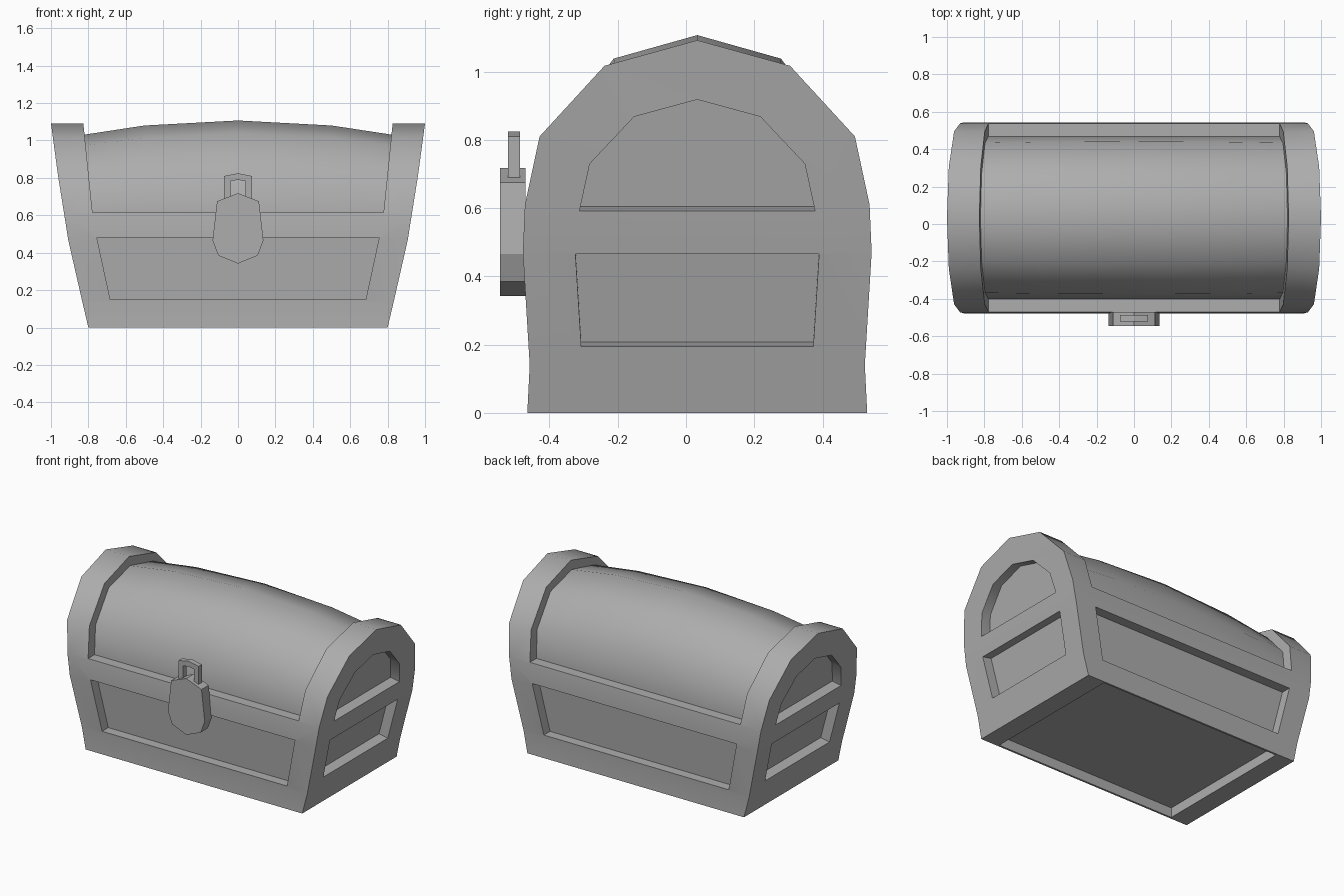
import bpy, bmesh, math

if "Cube" in bpy.data.objects:
    bpy.data.objects.remove(bpy.data.objects["Cube"], do_unlink=True)

MID_Y = 0.033     # centre of the chest body, the lock sticks out in front
DEPTH = 0.065     # depth of every sunken panel
GREY = (0.42, 0.42, 0.42, 1)

grey = bpy.data.materials.new("plain_grey")
grey.use_nodes = True
grey.diffuse_color = GREY
grey.node_tree.nodes["Principled BSDF"].inputs["Base Color"].default_value = GREY


def loft(bm, rings):
    """Closed solid through rings of equal point count."""
    loops = [[bm.verts.new(p) for p in ring] for ring in rings]
    n = len(loops[0])
    for a, b in zip(loops, loops[1:]):
        for i in range(n):
            j = (i + 1) % n
            bm.faces.new((a[i], a[j], b[j], b[i]))
    bm.faces.new(loops[0][::-1])
    bm.faces.new(loops[-1])


def finish(bm, name):
    bmesh.ops.remove_doubles(bm, verts=bm.verts, dist=1e-5)
    bmesh.ops.dissolve_degenerate(bm, edges=bm.edges, dist=1e-5)
    bmesh.ops.recalc_face_normals(bm, faces=bm.faces)
    mesh = bpy.data.meshes.new(name)
    bm.to_mesh(mesh)
    bm.free()
    mesh.materials.append(grey)
    obj = bpy.data.objects.new(name, mesh)
    bpy.context.collection.objects.link(obj)
    return obj


def smooth(obj, degrees):
    bpy.ops.object.select_all(action='DESELECT')
    obj.select_set(True)
    bpy.context.view_layer.objects.active = obj
    bpy.ops.object.shade_smooth_by_angle(angle=math.radians(degrees))


def mirrored(half):
    """Half outline from bottom to centre top, completed on the other side."""
    return half + [(-u, v) for u, v in reversed(half) if u > 0]


def rect(x, y, z):
    return [(sx * x, MID_Y + sy * y, z) for sx, sy in ((-1, -1), (1, -1), (1, 1), (-1, 1))]


# Body: levels of (half length, half depth, height), flaring upwards to a ridge
LEVELS = [(0.80, 0.498, 0), (0.833, 0.491, 0.14), (0.908, 0.511, 0.47), (0.93, 0.505, 0.61),
          (0.962, 0.462, 0.81), (0.99, 0.272, 1.017)]
bm = bmesh.new()
loft(bm, [rect(*level) for level in LEVELS])
bm.faces.ensure_lookup_table()
top = bm.faces[-1]
a, b, c, d = top.verts
bm.faces.remove(top)
left, right = (bm.verts.new((s, MID_Y, 1.092)) for s in (-1, 1))
for face in ((a, b, right, left), (c, d, left, right), (b, c, right), (d, a, left)):
    bm.faces.new(face)
body = finish(bm, "chest_body")


def half_at(axis, z):
    """Half length (0) or half depth (1) of the body at a height."""
    for lo, hi in zip(LEVELS, LEVELS[1:]):
        if z <= hi[2]:
            t = (z - lo[2]) / (hi[2] - lo[2])
            return lo[axis] + t * (hi[axis] - lo[axis])
    return LEVELS[-1][axis]


# Cutters for the sunken panels, the lid opening and the underside
cut = bmesh.new()
LONG_PANEL = [(-0.683, 0.15), (0.683, 0.15), (0.755, 0.482), (-0.755, 0.482)]
END_PANEL = [(-0.34, 0.195), (0.34, 0.195), (0.357, 0.465), (-0.357, 0.465)]
END_ARCH = mirrored([(0.345, 0.592), (0.315, 0.73), (0.185, 0.868), (0, 0.918)])
for side in (-1, 1):
    loft(cut, [[(u, MID_Y + side * (half_at(1, v) - dep), v) for u, v in LONG_PANEL]
               for dep in (-0.1, DEPTH)])
    for outline in (END_PANEL, END_ARCH):
        z0 = min(v for u, v in outline)
        z1 = max(v for u, v in outline)
        x0, x1 = half_at(0, z0), half_at(0, z1)
        loft(cut, [[(side * (x0 + (x1 - x0) * (v - z0) / (z1 - z0) - dep), MID_Y + u, v + 0.19 * dep)
                    for u, v in outline] for dep in (-0.1, DEPTH)])
loft(cut, [rect(0.778, 0.7, 0.615), rect(0.838, 0.7, 1.2)])
loft(cut, [rect(0.67, 0.485, -0.1), rect(0.67, 0.485, DEPTH)])
cutter = finish(cut, "panel_cutter")
cutter.hide_render = True

boolean = body.modifiers.new("panels", 'BOOLEAN')
boolean.operation = 'DIFFERENCE'
boolean.solver = 'EXACT'
boolean.object = cutter
bpy.context.view_layer.objects.active = body
bpy.ops.object.modifier_apply(modifier=boolean.name)
bpy.data.objects.remove(cutter, do_unlink=True)
smooth(body, 38)

# Lid: arched profile that swells towards the middle of its length
LID = mirrored([(0.435, 0.60), (0.435, 0.62), (0.40, 0.79), (0.235, 0.972), (0, 1.03)])
bm = bmesh.new()
rings = []
for x, swell in ((-0.83, 0), (-0.5, 0.65), (0, 1), (0.5, 0.65), (0.83, 0)):
    ring = []
    for u, v in LID:
        lift = max(0, v - 0.62) / 0.41 * swell
        ring.append((x, MID_Y + u * (1 + 0.05 * lift), v + 0.077 * lift))
    rings.append(ring)
loft(bm, rings)
smooth(finish(bm, "lid"), 45)


def plate(name, outline, front, back):
    """Flat outline in x and z, given thickness in y."""
    bm = bmesh.new()
    loft(bm, [[(u, y, v) for u, v in outline] for y in (front, back)])
    return finish(bm, name)


# Padlock body and its shackle
plate("padlock_body", mirrored([(0, 0.342), (0.105, 0.385), (0.136, 0.465), (0.112, 0.675), (0, 0.718)]),
      -0.545, -0.47)
outer = mirrored([(0.074, 0.66), (0.074, 0.81), (0, 0.825)])
inner = mirrored([(0.041, 0.66), (0.041, 0.782), (0, 0.79)])
plate("padlock_shackle", outer + inner[::-1], -0.522, -0.487)
